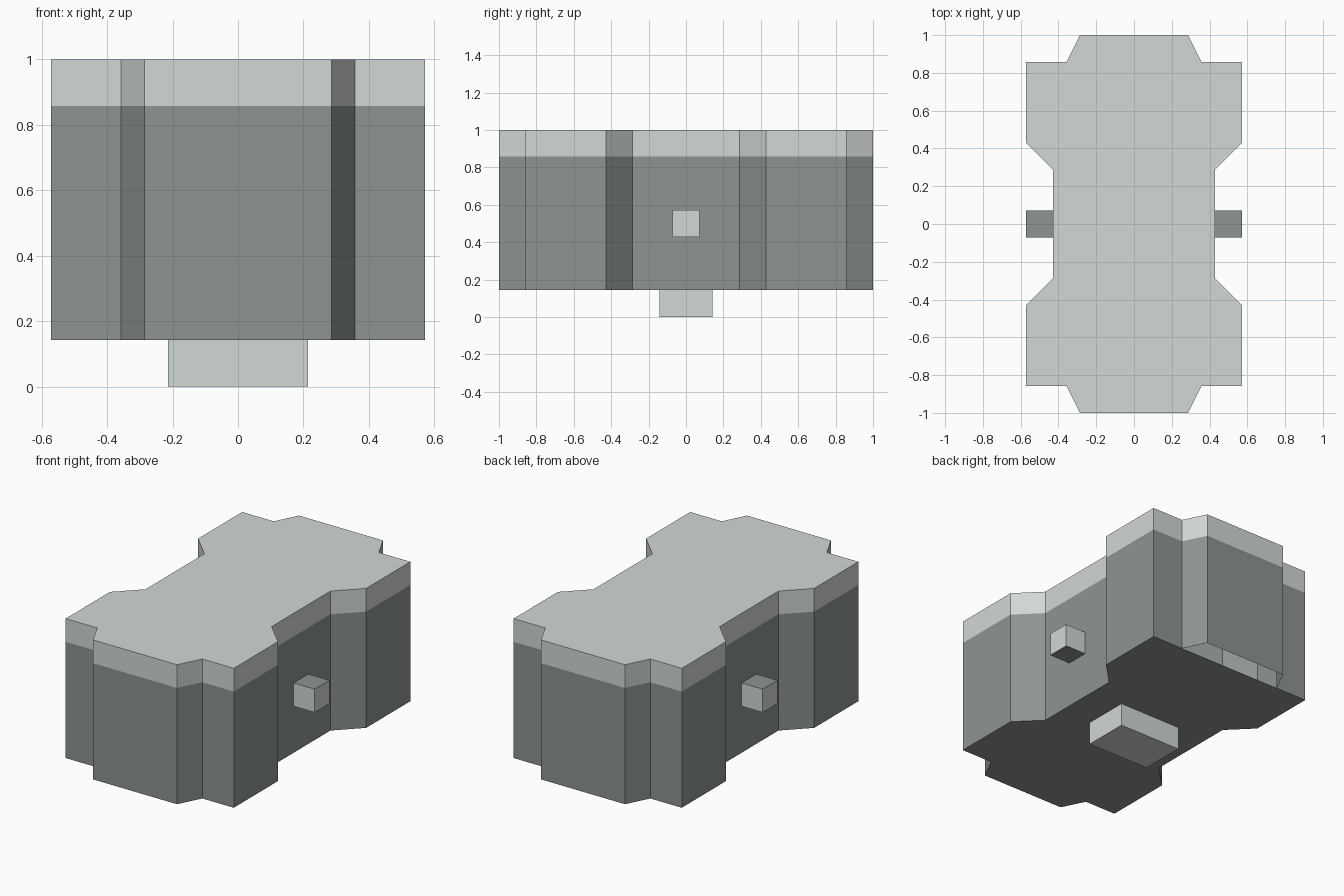
import bpy, bmesh

if "Cube" in bpy.data.objects:
    bpy.data.objects.remove(bpy.data.objects["Cube"])

U = 1 / 7  # the whole model sits on a 1/7 unit grid

# Footprint quarter (+x, +y), from the end tab to the waist, mirrored into a full outline
QUARTER = [(2, 7), (2.5, 6), (4, 6), (4, 3), (3, 2)]
right = QUARTER + [(x, -y) for x, y in reversed(QUARTER)]
OUTLINE = right + [(-x, y) for x, y in reversed(right)]


def material(name, colour):
    mat = bpy.data.materials.new(name)
    mat.diffuse_color = (*colour, 1)
    mat.use_nodes = True
    mat.node_tree.nodes["Principled BSDF"].inputs["Base Color"].default_value = mat.diffuse_color
    return mat


LIGHT = material("light_grey", (0.64, 0.69, 0.675))
DARK = material("dark_grey", (0.265, 0.298, 0.287))


def finish(name, bm, *mats):
    bmesh.ops.recalc_face_normals(bm, faces=bm.faces)
    mesh = bpy.data.meshes.new(name)
    for mat in mats:
        mesh.materials.append(mat)
    bm.to_mesh(mesh)
    bm.free()
    obj = bpy.data.objects.new(name, mesh)
    bpy.context.collection.objects.link(obj)
    return obj


def ring(bm, z):
    return [bm.verts.new((x * U, y * U, z * U)) for x, y in OUTLINE]


def walls(bm, low, high):
    n = len(low)
    for i in range(n):
        j = (i + 1) % n
        bm.faces.new((low[i], low[j], high[j], high[i]))


def box(name, centre, size, dark_caps=False):
    bm = bmesh.new()
    bmesh.ops.create_cube(bm, size=U)
    bmesh.ops.scale(bm, vec=size, verts=bm.verts)
    bmesh.ops.translate(bm, vec=[c * U for c in centre], verts=bm.verts)
    bm.normal_update()
    for f in bm.faces:
        f.material_index = int(dark_caps and abs(f.normal.z) > 0.5)
    return finish(name, bm, LIGHT, DARK)


# Lid slab, closed
bm = bmesh.new()
low, high = ring(bm, 6), ring(bm, 7)
walls(bm, low, high)
bm.faces.new(low)
bm.faces.new(high)
finish("lid", bm, LIGHT)

# Hollow body; its floor stops short of the back tab, which is open underneath
bm = bmesh.new()
low, high = ring(bm, 1), ring(bm, 6)
walls(bm, low, high)
bm.faces.new(low[1:-1])
finish("body", bm, DARK)

# Locating plug underneath and a stud on each side with dark top and bottom
box("bottom_plug", (0, 0, 0.5), (3, 2, 1))
for side, x in (("left", -3.5), ("right", 3.5)):
    box(side + "_stud", (x, 0, 3.5), (1, 1, 1), dark_caps=True)
